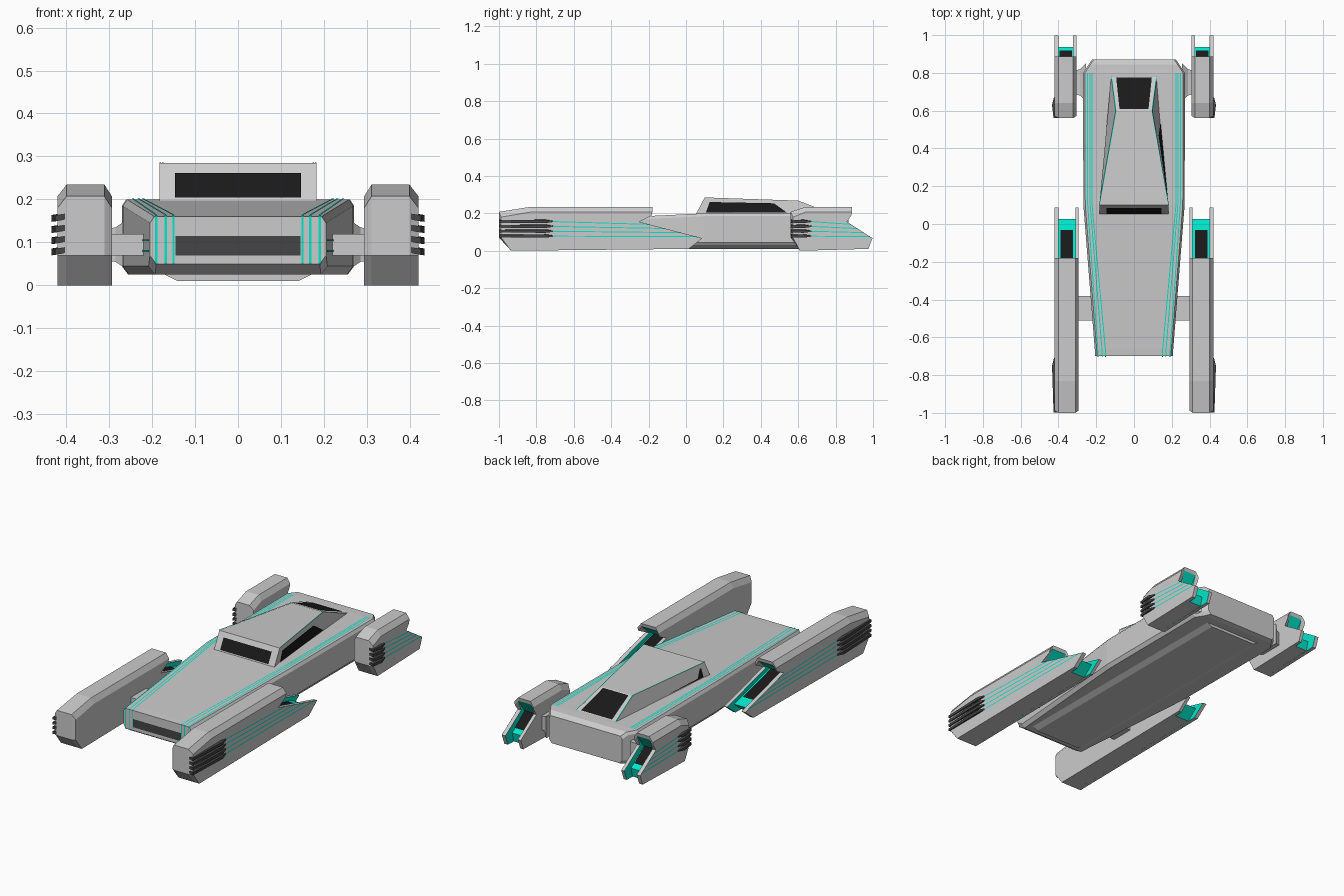
import bpy, bmesh
from mathutils import Vector as V

if "Cube" in bpy.data.objects:
    bpy.data.objects.remove(bpy.data.objects["Cube"])

MATS = {}
for n, c in (("hull_grey", (.6, .6, .6, 1)), ("glow_teal", (0, .8, .6, 1)), ("black_glass", (.01, .01, .01, 1)), ("fin_dark", (.06, .06, .06, 1))):
    MATS[n] = bpy.data.materials.new(n)
    MATS[n].diffuse_color = c


def make(name, verts, faces, mats=("hull_grey",), idx=None, mirror=False, closed=True):
    me = bpy.data.meshes.new(name)
    bm = bmesh.new()
    vs = [bm.verts.new(v) for v in verts]
    for i, f in enumerate(faces):
        bm.faces.new([vs[k] for k in f]).material_index = idx[i] if idx else 0
    bmesh.ops.remove_doubles(bm, verts=bm.verts, dist=1e-5)
    if closed:
        bmesh.ops.recalc_face_normals(bm, faces=bm.faces)
    bm.to_mesh(me)
    bm.free()
    for m in mats:
        me.materials.append(MATS[m])
    ob = bpy.data.objects.new(name, me)
    bpy.context.collection.objects.link(ob)
    if mirror:
        md = ob.modifiers.new("mirror", "MIRROR")
        md.use_mirror_merge = False
    return ob


def loft(name, rings, mats=("hull_grey",), teal=lambda r, i: 0, **kw):
    n = len(rings[0])
    verts = [p for r in rings for p in r]
    faces, idx = [tuple(range(n)), tuple(range(len(verts) - n, len(verts)))], [0, 0]
    for r in range(len(rings) - 1):
        for i in range(n):
            j = (i + 1) % n
            faces.append((r * n + i, r * n + j, (r + 1) * n + j, (r + 1) * n + i))
            idx.append(teal(r, i))
    return make(name, verts, faces, mats, idx, **kw)


def panel(name, quad, mat, off=(0, 0, 0), u=(0, 1), v=(0, 1), mirror=False):
    """Inset quad on a face: corners a,b (low edge), c,d (high edge)."""
    a, b, c, d = map(V, quad)
    at = lambda s, t: a.lerp(b, s).lerp(d.lerp(c, s), t) + V(off)
    pts = [at(u[0], v[0]), at(u[1], v[0]), at(u[1], v[1]), at(u[0], v[1])]
    return make(name, pts, [(0, 1, 2, 3)], (mat,), mirror=mirror, closed=False)


def ribbon(name, path, side, mat="glow_teal"):
    """Thin glowing line following a path, mirrored."""
    s = V(side)
    verts = [q for p in path for q in (V(p) - s, V(p) + s)]
    faces = [(2 * i, 2 * i + 1, 2 * i + 3, 2 * i + 2) for i in range(len(path) - 1)]
    return make(name, verts, faces, (mat,), mirror=True, closed=False)


# Hull: stations of y, half width, top z, bottom z
stations = [(-.70, .205, .16, .05), (-.66, .208, .163, .025), (.1, .268, .2, .025),
            (.80, .27, .2, .025), (.845, .24, .198, .025), (.87, .222, .18, .03)]
rings = []
for y, w, zt, zb in stations:
    half = [(w - .015, zb), (w, zb + .02), (w, zt - .015), (w - .01, zt)]
    rings.append([(x, y, z) for x, z in half] + [(-x, y, z) for x, z in reversed(half)])
loft("hull", rings)

# Belly plate
loft("belly_plate", [[(s * w, y, z) for s, w, z in ((-1, .18, .03), (1, .18, .03), (1, .14, .01), (-1, .14, .01))]
                     for y in (-.62, .8)])

# Nose grille and hull glow lines
panel("nose_grille", [(-.145, -.703, .07), (.145, -.703, .07), (.145, -.703, .115), (-.145, -.703, .115)], "fin_dark")
for k, (front, back) in enumerate(((.19, .245), (.168, .232), (.15, .222))):
    path = [(front, -.703, .05), (front, -.703, .162), (front + .002, -.66, .1655),
            (back, .1, .2025), (back, .80, .2025)]
    ribbon(f"hull_glow_line_{k}", path, (.0025, 0, 0))
for k in range(2):
    ribbon(f"nose_side_line_{k}", [(.207, -.695, .08 + .025 * k), (.231, -.4, .08 + .025 * k)], (0, 0, .002))

# Canopy
FB, RB, FT, RT = (.183, .05, .19), (.12, .79, .195), (.183, .1, .285), (.095, .6, .268)
neg = lambda p: (-p[0], p[1], p[2])
make("canopy", [neg(FB), FB, RB, neg(RB), neg(FT), FT, RT, neg(RT)],
     [(0, 1, 2, 3), (4, 5, 6, 7), (0, 1, 5, 4), (1, 2, 6, 5), (2, 3, 7, 6), (3, 0, 4, 7)])
panel("windscreen", [neg(FB), FB, FT, neg(FT)], "black_glass", (0, -.003, .001), (.1, .9), (.14, .74))
panel("rear_window", [neg(RB), RB, RT, neg(RT)], "black_glass", (0, .001, .003), (.1, .9), (.08, .96))
panel("side_window", [FB, RB, RT, FT], "black_glass", (.003, 0, .001), (.07, .68), (.14, .74), mirror=True)
ribbon("canopy_edge_line", [V(FT) + V((0, 0, .002)), V(RT) + V((0, 0, .002)), V(RB) + V((0, 0, .003))], (.002, 0, 0))


# Engine pods: side profile swept across x, with a channel between the tail plates
def pod(name, nose, tail, xin, xout):
    y0, chin, brow = nose
    floor, tip, notch, lip = tail
    full = [(y0, .07), (chin, 0), (floor, .01), (tip, .067), (notch, .155),
            (lip - .005, .215), (lip, .235), (brow, .235), (y0, .208)]
    core = list(full)
    core[2], core[3], core[4] = (floor - .05, .01), (tip - .06, .06), (notch - .03, .14)
    low = [(y + (.012 if i in (0, 8) else 0), z - (.028 if i > 4 else 0)) for i, (y, z) in enumerate(full)]
    t = .018
    layers = [(xin, low), (xin + t, full), (xin + t, core), (xout - t * 1.2, core), (xout - t * 1.2, full), (xout, low)]
    # crown sits higher than the plate shoulders
    rings = [[(x, y, z) for y, z in prof] for x, prof in layers]
    teal = lambda r, i: 1 if r in (1, 3) or (r == 2 and i in (2, 3, 4)) else 0
    loft(name, rings, ("hull_grey", "glow_teal"), teal, mirror=True)
    # Dark vent in the channel
    xm = (xin + xout) / 2
    a, b = core[3], core[4]
    panel(name + "_vent", [(xm - .033, a[0], a[1]), (xm + .033, a[0], a[1]), (xm + .033, b[0], b[1]), (xm - .033, b[0], b[1])],
          "black_glass", (0, .002, .005), (0, 1), (.2, 1), mirror=True)
    # Cooling blades and glow lines on the outer wall
    y1 = y0 + (.29 if y0 < 0 else .11)
    for k in range(4):
        z = .078 + .026 * k
        ends = []
        for y, xo, th in ((y0 + .002, xout + .006, .007), (y1 - .04, xout + .014, .008), (y1, xout + .004, .003)):
            ends.append([(xout - .06, y, z + .012 - th), (xo, y, z - th), (xo, y, z + th), (xout - .06, y, z + .012 + th)])
        loft(f"{name}_blade_{k}", ends, ("fin_dark",), mirror=True)
        zl = .075 + .022 * k
        ye = tip + (notch - tip) * (zl - .067) / .088
        ribbon(f"{name}_glow_line_{k}", [(xout + .001, y1, z), (xout + .001, ye, zl)], (0, 0, .0025))


pod("front_pod", (-1, -.935, -.83), (.015, .087, -.25, -.18), .293, .42)
pod("rear_pod", (.56, .61, .64), (.975, .997, .86, .888), .305, .42)

# Struts joining pods to hull
loft("front_strut", [[(x, y, z) for y, z in ((-.51, .07), (-.38, .07), (-.38, .12), (-.51, .12))] for x in (.2, .31)], mirror=True)
loft("rear_strut", [[(x, .75 + a, .095 + b) for a, b in ((-d, -h), (d, -h), (d, h), (-d, h))]
                    for x, d, h in ((.255, .1, .06), (.285, .07, .04), (.32, .06, .035))], mirror=True)

for m in bpy.data.materials:
    if m.users and not m.is_grease_pencil:
        m.use_nodes = True
        m.node_tree.nodes["Principled BSDF"].inputs["Base Color"].default_value = m.diffuse_color
